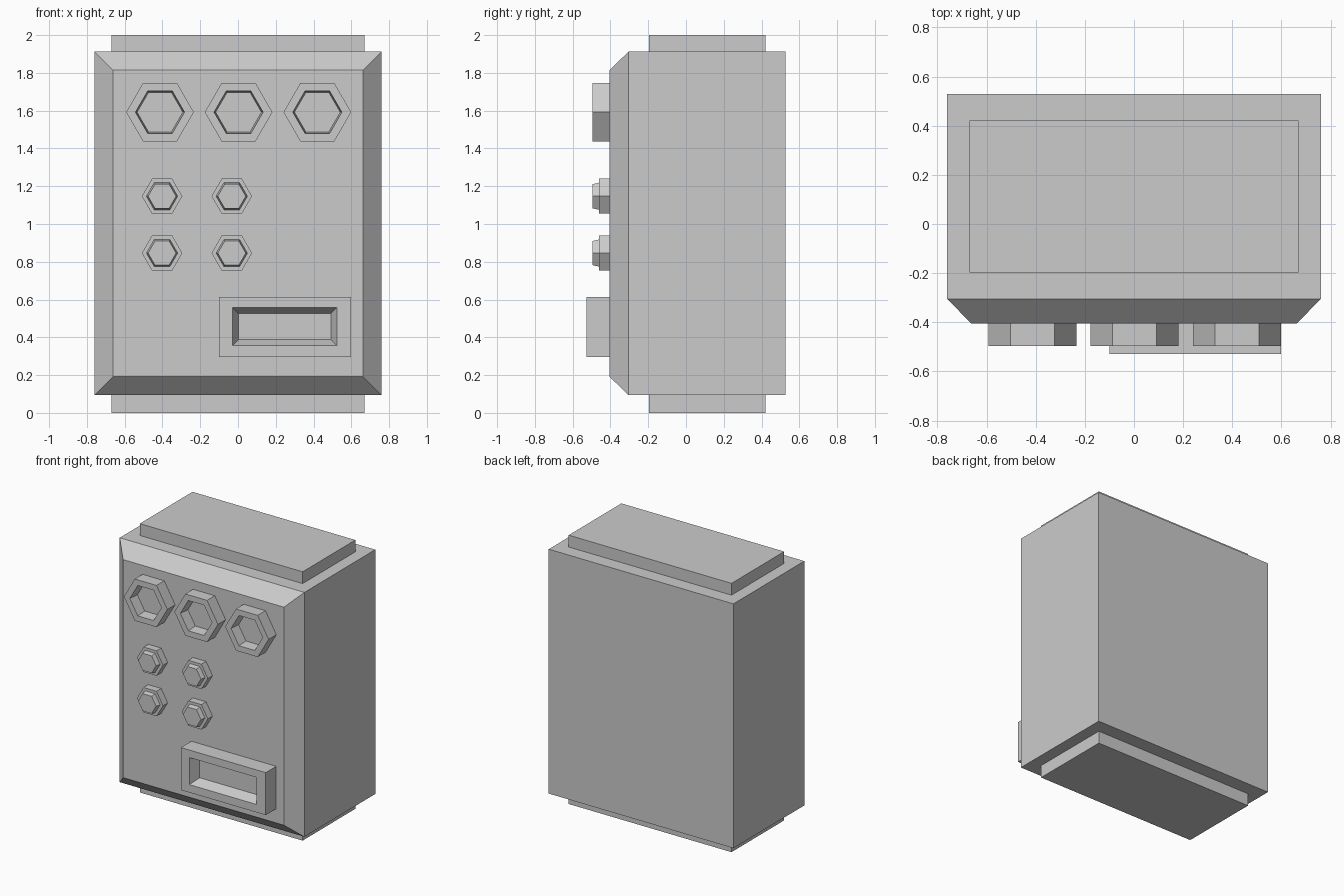
import bpy, bmesh, math

if "Cube" in bpy.data.objects:
    bpy.data.objects.remove(bpy.data.objects["Cube"])


def hexagon(cx, cz, r, y):
    return [(cx + r * math.cos(i * math.pi / 3), y, cz + r * math.sin(i * math.pi / 3))
            for i in range(6)]


def rect(x0, x1, z0, z1, y):
    return [(x0, y, z0), (x1, y, z0), (x1, y, z1), (x0, y, z1)]


def loft(name, loops):
    """Closed solid through successive loops, capped at both ends."""
    bm = bmesh.new()
    rings = [[bm.verts.new(p) for p in loop] for loop in loops]
    for a, b in zip(rings, rings[1:]):
        for i in range(len(a)):
            j = (i + 1) % len(a)
            bm.faces.new((a[i], a[j], b[j], b[i]))
    bm.faces.new(rings[0])
    bm.faces.new(rings[-1])
    bmesh.ops.recalc_face_normals(bm, faces=bm.faces)
    mesh = bpy.data.meshes.new(name)
    bm.to_mesh(mesh)
    bm.free()
    ob = bpy.data.objects.new(name, mesh)
    bpy.context.collection.objects.link(ob)
    return ob


FRONT = -0.405

# Cabinet with bevelled front panel
loft("cabinet", [rect(-0.76, 0.76, 0.094, 1.912, 0.528),
                 rect(-0.76, 0.76, 0.094, 1.912, -0.305),
                 rect(-0.662, 0.662, 0.192, 1.814, FRONT)])

# Slabs on top and bottom
for name, z0, z1 in (("base_slab", 0, 0.094), ("top_slab", 1.912, 2)):
    loft(name, [rect(-0.67, 0.67, z0, z1, 0.422), rect(-0.67, 0.67, z0, z1, -0.197)])

# Large dials, hollow hexagons
for i, x in enumerate((-0.413, 0.003, 0.42)):
    z = 1.592
    loft(f"dial_{i + 1}", [hexagon(x, z, 0.179, FRONT), hexagon(x, z, 0.179, -0.496),
                           hexagon(x, z, 0.130, -0.496), hexagon(x, z, 0.121, -0.42)])

# Small stepped knobs
for i, x in enumerate((-0.402, -0.033)):
    for j, z in enumerate((0.846, 1.147)):
        loft(f"knob_{i + 1}_{j + 1}", [hexagon(x, z, 0.107, FRONT), hexagon(x, z, 0.107, -0.46),
                                       hexagon(x, z, 0.083, -0.46), hexagon(x, z, 0.074, -0.494)])

# Tray with a tapered recess
loft("tray", [rect(-0.10, 0.598, 0.297, 0.613, FRONT), rect(-0.10, 0.598, 0.297, 0.613, -0.528),
              rect(-0.03, 0.523, 0.356, 0.557, -0.528), rect(0.003, 0.492, 0.388, 0.526, -0.455)])
